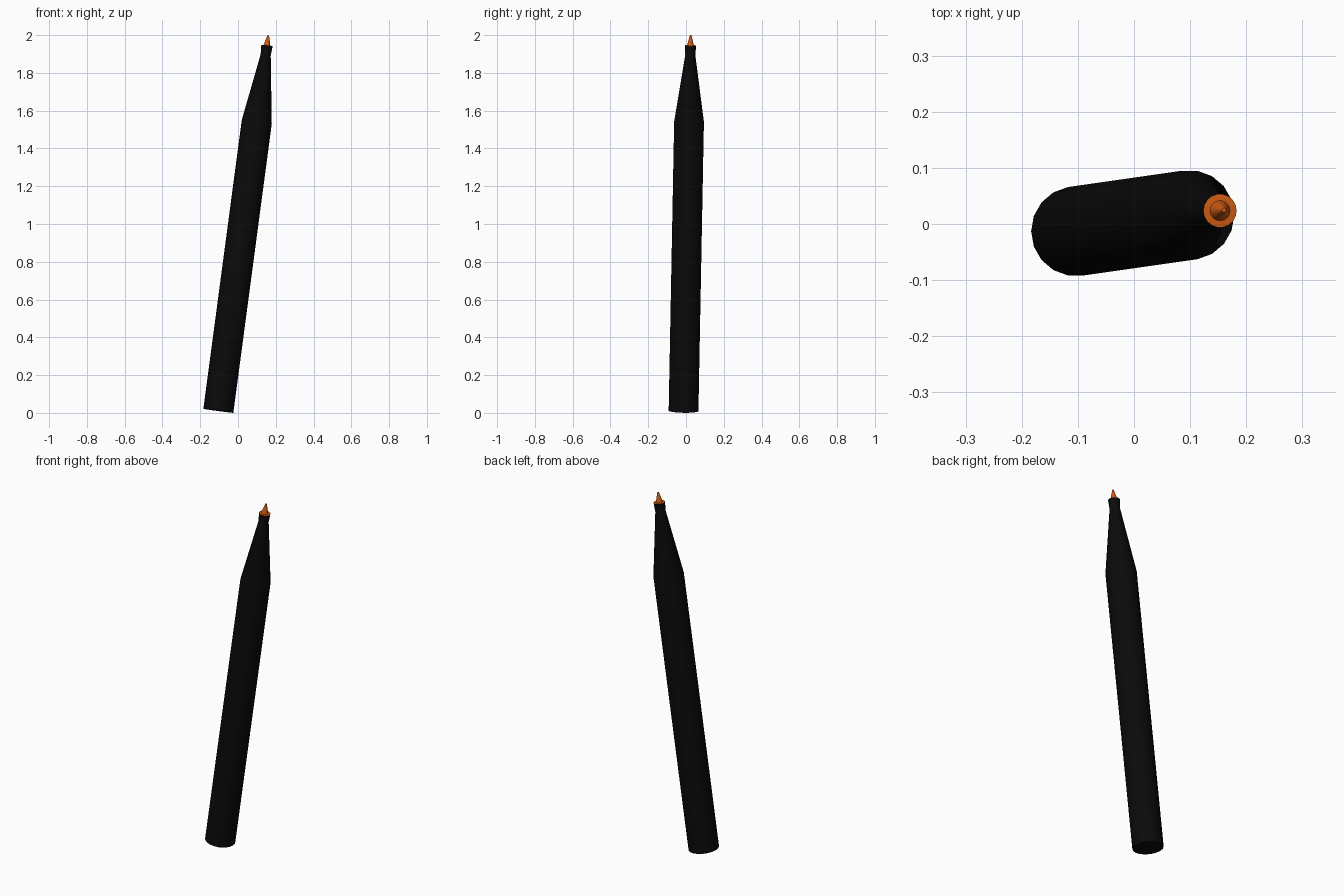
import bpy, bmesh, math
from mathutils import Matrix, Vector

if "Cube" in bpy.data.objects:
    bpy.data.objects.remove(bpy.data.objects["Cube"])

SIDES = 18
AXIS = Vector((0.133, 0.019, 1.0)).normalized()
TILT = (Matrix.Translation((-0.104, -0.013, 0.011))
        @ Vector((0, 0, 1)).rotation_difference(AXIS).to_matrix().to_4x4())


def material(name, color):
    mat = bpy.data.materials.new(name)
    mat.diffuse_color = color
    mat.use_nodes = True
    mat.node_tree.nodes["Principled BSDF"].inputs["Base Color"].default_value = mat.diffuse_color
    return mat


def lathe(name, profile, mat, cap_bottom, cap_top):
    """Turn (radius, height) pairs into a round part along the tilted pen axis."""
    bm = bmesh.new()
    rings = [[bm.verts.new((r * math.cos(2 * math.pi * i / SIDES),
                            r * math.sin(2 * math.pi * i / SIDES), h))
              for i in range(SIDES)] for r, h in profile]
    for low, high in zip(rings, rings[1:]):
        for i in range(SIDES):
            j = (i + 1) % SIDES
            bm.faces.new((low[i], low[j], high[j], high[i]))
    if cap_bottom:
        bm.faces.new(rings[0][::-1])
    if cap_top:
        bm.faces.new(rings[-1])
    mesh = bpy.data.meshes.new(name)
    bm.transform(TILT)
    bm.normal_update()
    bm.to_mesh(mesh)
    bm.free()
    mesh.materials.append(mat)
    obj = bpy.data.objects.new(name, mesh)
    bpy.context.collection.objects.link(obj)
    bpy.ops.object.select_all(action='DESELECT')
    obj.select_set(True)
    bpy.context.view_layer.objects.active = obj
    bpy.ops.object.shade_smooth_by_angle(angle=math.radians(30))
    return obj


black = material("black", (0.003, 0.003, 0.003, 1))
orange = material("orange", (0.62, 0.105, 0.006, 1))

# Barrel with tapered grip and short collar
lathe("pen_barrel", [(0.08, 0), (0.08, 1.543), (0.027, 1.90), (0.03, 1.951)],
      black, True, False)

# Orange end face and pointed nib
lathe("pen_nib", [(0.03, 1.951), (0.018, 1.952), (0.011, 1.98), (0.004, 2.006)],
      orange, False, True)
